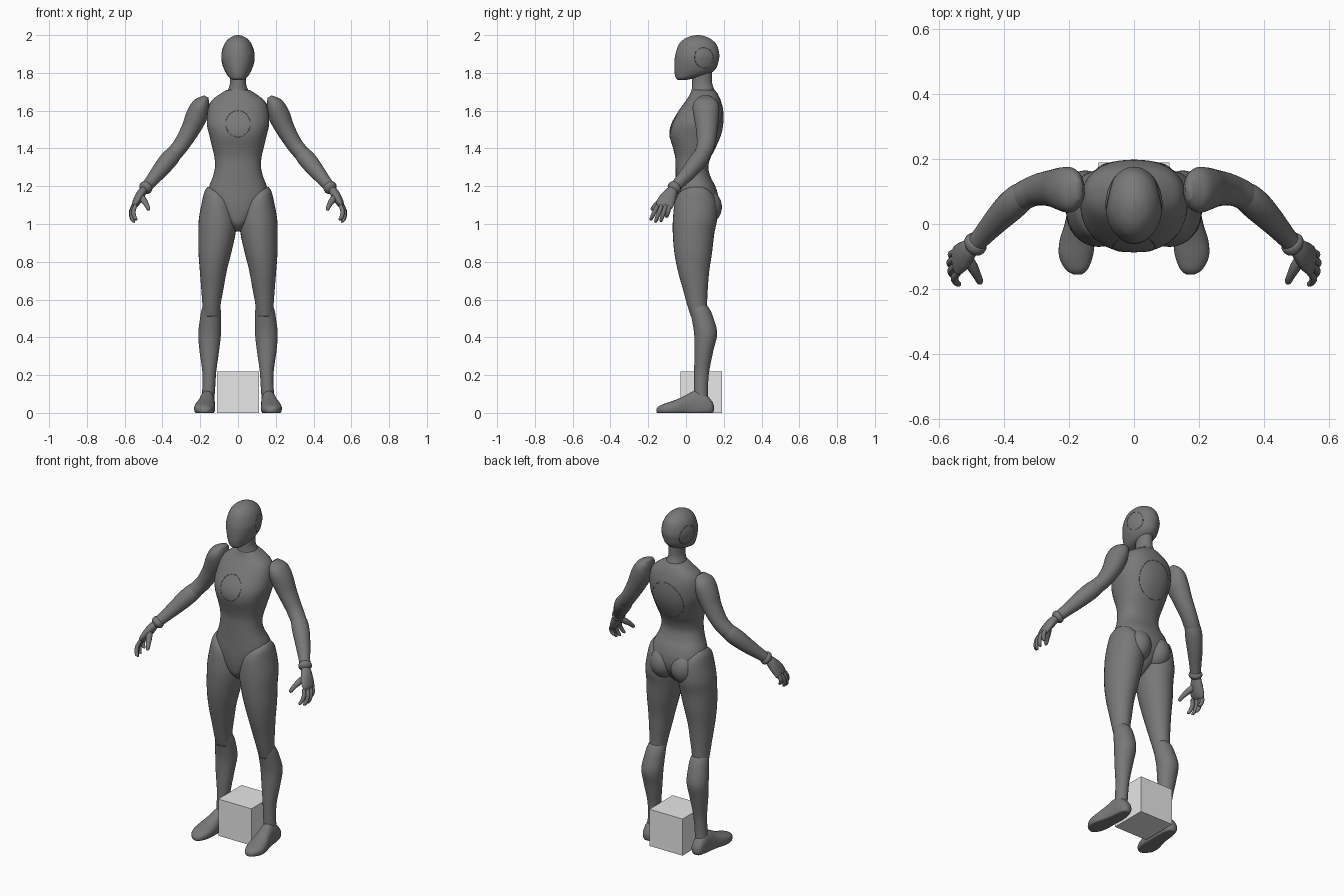
import bpy, bmesh
from math import sin, cos, pi, copysign
from mathutils import Vector, Matrix
from mathutils.bvhtree import BVHTree

cube = bpy.data.objects.get("Cube")
if cube:
    bpy.data.objects.remove(cube, do_unlink=True)


def material(name, value):
    mat = bpy.data.materials.new(name)
    mat.use_nodes = True
    colour = (value, value, value, 1)
    mat.diffuse_color = colour
    mat.node_tree.nodes["Principled BSDF"].inputs["Base Color"].default_value = colour
    return mat


BODY = material("dark grey", 0.19)
BOX = material("light grey", 0.8)


def finish(name, bm, mat=BODY, smooth=True):
    bmesh.ops.recalc_face_normals(bm, faces=bm.faces)
    for face in bm.faces:
        face.smooth = smooth
    mesh = bpy.data.meshes.new(name)
    bm.to_mesh(mesh)
    bm.free()
    mesh.materials.append(mat)
    obj = bpy.data.objects.new(name, mesh)
    bpy.context.collection.objects.link(obj)
    return obj


def spline(rows, steps=5):
    """Catmull-Rom interpolation through rows of numbers."""
    rows = [Vector(row) for row in rows]
    out = []
    for i in range(len(rows) - 1):
        a, b = rows[max(i - 1, 0)], rows[i]
        c, d = rows[i + 1], rows[min(i + 2, len(rows) - 1)]
        for k in range(steps):
            t = k / steps
            out.append(b + (c - a) * (t / 2) + (a * 2 - b * 5 + c * 4 - d) * (t * t / 2)
                       + (b * 3 - a - c * 3 + d) * (t ** 3 / 2))
    return out + [rows[-1]]


def loft(name, rows, side=1, axis=None, ref=(0, 1, 0), power=2.0, sides=32, floor=None):
    """Skin ellipses (x, y, z, width, depth); axis fixes the ring normal."""
    bm = bmesh.new()
    rows = spline(rows)
    centres = [Vector((r[0] * side, r[1], r[2])) for r in rows]
    rings = []
    for i, row in enumerate(rows):
        if axis:
            along = Vector(axis)
        else:
            along = (centres[min(i + 1, len(rows) - 1)] - centres[max(i - 1, 0)]).normalized()
        deep = Vector(ref)
        deep = (deep - along * deep.dot(along)).normalized()
        wide = along.cross(deep)
        ring = []
        for k in range(sides):
            a = 2 * pi * k / sides
            c, s = [copysign(abs(f) ** (2 / power), f) for f in (cos(a), sin(a))]
            p = centres[i] + wide * c * max(row[3], .002) + deep * s * max(row[4], .002)
            if floor is not None:
                p.z = max(p.z, floor)
            ring.append(bm.verts.new(p))
        rings.append(ring)
    for low, high in zip(rings, rings[1:]):
        for k in range(sides):
            n = (k + 1) % sides
            bm.faces.new((low[k], low[n], high[n], high[k]))
    bm.faces.new(rings[0])
    bm.faces.new(rings[-1])
    return finish(name, bm)


def upright(rows):
    """Turn (z, half width, front y, back y) into centred ellipses."""
    return [(0, (f + b) / 2, z, w, (b - f) / 2) for z, w, f, b in rows]


def ball(name, centre, radii):
    bm = bmesh.new()
    bmesh.ops.create_uvsphere(bm, u_segments=32, v_segments=20, radius=1,
                              matrix=Matrix.Translation(centre) @ Matrix.Diagonal((*radii, 1)))
    return finish(name, bm)


def seam(name, target, centre, u, v, direction):
    """Thin oval panel line laid on a surface."""
    tree = BVHTree.FromPolygons([w.co for w in target.data.vertices],
                                [p.vertices for p in target.data.polygons])
    hits = []
    for k in range(64):
        a = 2 * pi * k / 64
        start = Vector(centre) + Vector(u) * cos(a) + Vector(v) * sin(a)
        hit = tree.ray_cast(start, Vector(direction))[0]
        if hit:
            hits.append(hit)
    curve = bpy.data.curves.new(name, "CURVE")
    curve.dimensions = "3D"
    curve.bevel_depth = .0015
    curve.bevel_resolution = 1
    line = curve.splines.new("POLY")
    line.points.add(len(hits) - 1)
    for point, hit in zip(line.points, hits):
        point.co = (*hit, 1)
    line.use_cyclic_u = True
    curve.materials.append(BODY)
    bpy.context.collection.objects.link(bpy.data.objects.new(name, curve))


# Torso, neck and head
UP = (0, 0, 1)
torso = loft("torso", upright([
    (.96, .015, .0, .06), (1.0, .05, -.04, .11), (1.05, .1, -.052, .15), (1.1, .14, -.056, .17),
    (1.15, .162, -.056, .17), (1.2, .153, -.055, .155), (1.25, .133, -.055, .13),
    (1.3, .122, -.055, .118), (1.35, .124, -.057, .13), (1.4, .135, -.068, .155),
    (1.47, .152, -.087, .185), (1.53, .165, -.078, .197), (1.6, .16, -.038, .197),
    (1.65, .142, -.003, .185), (1.685, .1, .02, .17), (1.71, .06, .03, .152)]),
    axis=UP, power=2.25, sides=48)
loft("neck", upright([(1.66, .07, .02, .16), (1.71, .053, .03, .15), (1.75, .042, .032, .138),
                      (1.83, .042, .035, .14)]), axis=UP)
head = loft("head", upright([
    (1.762, .022, -.042, .0), (1.772, .042, -.053, .045), (1.79, .058, -.059, .115),
    (1.82, .074, -.062, .157), (1.86, .085, -.061, .172), (1.9, .087, -.056, .176),
    (1.95, .073, -.038, .162), (1.98, .05, -.008, .13), (1.995, .025, .028, .095),
    (2.0, .003, .055, .068)]), axis=UP, sides=48)

# Panel lines
seam("chest_disc_line", torso, (0, -1, 1.53), (.065, 0, 0), (0, 0, .07), (0, 1, 0))
seam("back_panel_line", torso, (0, 1, 1.5), (.1, 0, 0), (0, 0, .11), (0, -1, 0))

for label, s in (("left", 1), ("right", -1)):
    seam(label + "_ear_line", head, (s, .095, 1.88), (0, .04, .03), (0, -.03, .045), (-s, 0, 0))
    ball(label + "_buttock", (s * .068, .1, 1.09), (.078, .09, .095))

    # Leg
    loft(label + "_thigh", [
        (.145, .055, 1.195, .018, .035), (.128, .05, 1.17, .05, .08), (.11, .05, 1.12, .08, .108),
        (.107, .048, 1.03, .1, .117), (.111, .04, .95, .098, .11), (.122, .038, .85, .087, .1),
        (.131, .04, .75, .071, .083), (.136, .05, .65, .058, .065), (.14, .058, .58, .049, .054),
        (.142, .07, .51, .044, .044)], s, axis=UP)
    loft(label + "_shin", [
        (.142, .066, .58, .036, .036), (.142, .073, .55, .05, .052), (.145, .088, .5, .056, .058),
        (.15, .104, .42, .06, .061), (.152, .095, .33, .052, .05), (.152, .083, .22, .037, .04),
        (.155, .079, .13, .034, .037), (.16, .08, .06, .034, .038)], s, axis=UP)
    loft(label + "_foot", [
        (.162, .147, .025, .012, .015), (.162, .135, .03, .03, .035), (.162, .1, .04, .038, .062),
        (.163, .05, .04, .041, .077), (.168, 0, .035, .046, .06), (.175, -.05, .026, .054, .045),
        (.179, -.1, .02, .052, .034), (.177, -.14, .016, .034, .022),
        (.174, -.156, .012, .012, .01)],
        s, axis=(0, -1, 0), ref=UP, power=2.3, floor=0)

    # Arm
    loft(label + "_upper_arm", [
        (.168, .105, 1.675, .012, .03), (.182, .105, 1.65, .035, .058),
        (.2, .105, 1.62, .05, .07), (.22, .108, 1.57, .057, .067), (.252, .11, 1.5, .05, .057),
        (.3, .105, 1.42, .043, .048), (.345, .085, 1.365, .041, .043),
        (.37, .065, 1.335, .03, .03)], s)
    loft(label + "_forearm", [
        (.315, .1, 1.4, .03, .03), (.345, .085, 1.365, .044, .044), (.378, .057, 1.327, .047, .047),
        (.42, .015, 1.275, .041, .041), (.465, -.035, 1.22, .032, .032),
        (.492, -.066, 1.188, .029, .029)], s)
    loft(label + "_wrist_cuff", [
        (.478, -.05, 1.204, .026, .026), (.484, -.057, 1.197, .035, .036),
        (.493, -.066, 1.187, .035, .037), (.5, -.073, 1.179, .024, .026)], s)

    # Hand
    loft(label + "_palm", [
        (.492, -.063, 1.19, .018, .022), (.51, -.08, 1.165, .024, .034),
        (.53, -.1, 1.13, .023, .045), (.546, -.114, 1.1, .017, .046),
        (.551, -.119, 1.085, .008, .035)], s)
    for finger, knuckle, tip in (
            ("index", (.542, -.15, 1.1), (.54, -.188, 1.02)),
            ("middle", (.55, -.128, 1.1), (.553, -.163, 1.008)),
            ("ring", (.553, -.106, 1.1), (.556, -.134, 1.012)),
            ("little", (.55, -.085, 1.1), (.551, -.104, 1.035))):
        a, b = Vector(knuckle), Vector(tip)
        bend = Vector((.012, 0, 0))
        path = [(a, .01), (a.lerp(b, .4) + bend, .0115), (a.lerp(b, .75) + bend * .7, .0105),
                (a.lerp(b, .95), .008), (b, .003)]
        loft(f"{label}_{finger}_finger", [(*p, r, r) for p, r in path], s, sides=16)
    loft(label + "_thumb", [
        (.518, -.1, 1.15, .016, .016), (.499, -.13, 1.125, .017, .017),
        (.483, -.16, 1.1, .013, .013), (.475, -.178, 1.08, .01, .01),
        (.473, -.184, 1.073, .003, .003)], s, sides=16)

# Box between the feet
bm = bmesh.new()
bmesh.ops.create_cube(bm, size=.22, matrix=Matrix.Translation((0, .08, .11)))
finish("box", bm, BOX, smooth=False)
